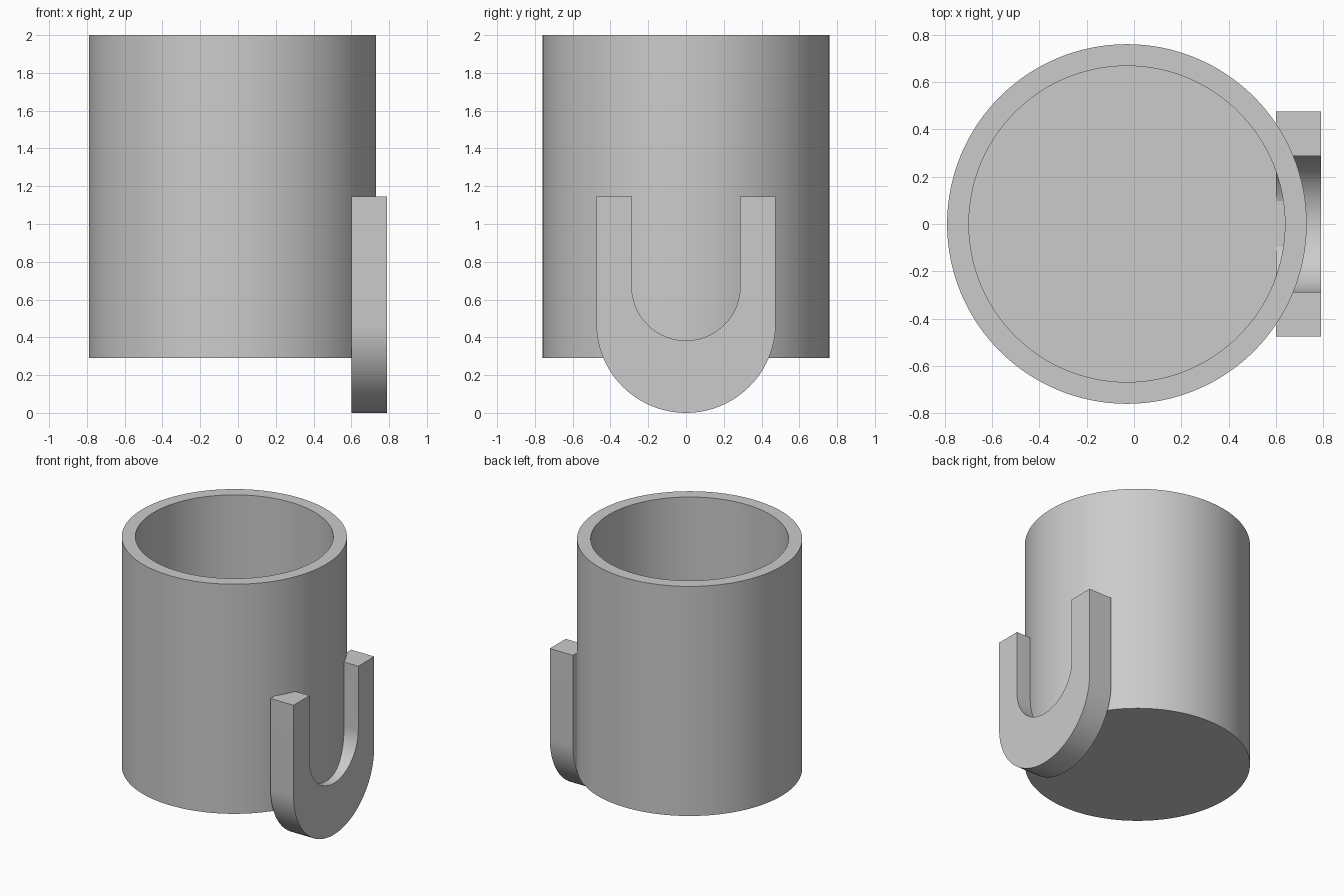
import bpy, bmesh, math

if "Cube" in bpy.data.objects:
    bpy.data.objects.remove(bpy.data.objects["Cube"])

grey = bpy.data.materials.new("light grey")
grey.diffuse_color = (0.6, 0.6, 0.6, 1)
grey.use_nodes = True
grey.node_tree.nodes["Principled BSDF"].inputs["Base Color"].default_value = grey.diffuse_color


def finish(name, bm):
    bmesh.ops.recalc_face_normals(bm, faces=bm.faces)
    mesh = bpy.data.meshes.new(name)
    bm.to_mesh(mesh)
    bm.free()
    mesh.materials.append(grey)
    ob = bpy.data.objects.new(name, mesh)
    bpy.context.collection.objects.link(ob)
    bpy.ops.object.select_all(action='DESELECT')
    ob.select_set(True)
    bpy.context.view_layer.objects.active = ob
    bpy.ops.object.shade_smooth_by_angle(angle=math.radians(30))
    return ob


# Cup body: rings from underside, up the outside, over the rim, down to the floor
CX, SEG = -0.03, 128
profile = [(0.76, 0.29), (0.76, 2.0), (0.668, 2.0), (0.668, 0.40)]
bm = bmesh.new()
rings = []
for r, z in profile:
    rings.append([bm.verts.new((CX + r * math.cos(2 * math.pi * i / SEG),
                                r * math.sin(2 * math.pi * i / SEG), z))
                  for i in range(SEG)])
for a, b in zip(rings, rings[1:]):
    for i in range(SEG):
        j = (i + 1) % SEG
        bm.faces.new((a[i], a[j], b[j], b[i]))
bm.faces.new(rings[0])
bm.faces.new(rings[-1])
finish("cup_body", bm)


# Handle: U-shaped bar standing upright, slightly sunk through the cup wall
def u_path(radius, centre_z, top, n=48):
    arc = [(radius * math.cos(math.pi + math.pi * i / n),
            centre_z + radius * math.sin(math.pi + math.pi * i / n))
           for i in range(n + 1)]
    return [(-radius, top)] + arc + [(radius, top)]


TOP = 1.145
outer = u_path(0.475, 0.475, TOP)
inner = u_path(0.287, 0.67, TOP)
bm = bmesh.new()
sections = []
for (yo, zo), (yi, zi) in zip(outer, inner):
    sections.append([bm.verts.new(p) for p in (
        (0.60, yo, zo), (0.79, yo, zo), (0.79, yi, zi), (0.60, yi, zi))])
for a, b in zip(sections, sections[1:]):
    for k in range(4):
        m = (k + 1) % 4
        bm.faces.new((a[k], a[m], b[m], b[k]))
bm.faces.new(sections[0])
bm.faces.new(sections[-1])
finish("handle", bm)
